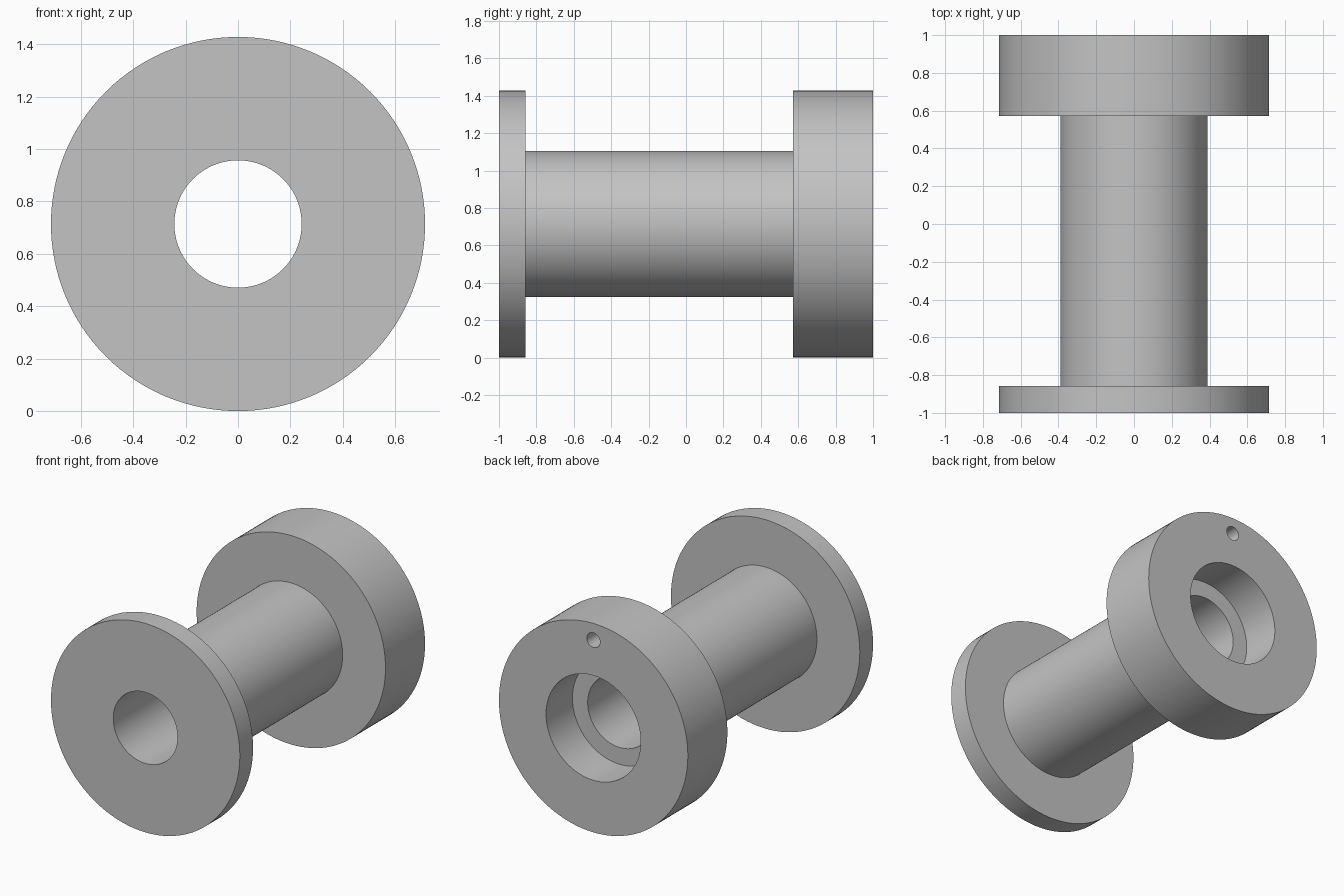
import bpy
import bmesh
from math import tau, radians
from mathutils import Vector, Matrix

cube = bpy.data.objects.get("Cube")
if cube:
    bpy.data.objects.remove(cube, do_unlink=True)

SEGMENTS = 128
FLANGE_R, TUBE_R, BORE_R, RECESS_R = 0.714, 0.39, 0.243, 0.358
FRONT, BACK = -1.0, 1.0
FRONT_INNER, BACK_INNER, RECESS_Y = -0.857, 0.573, 0.715
AXIS_Z = FLANGE_R

grey = bpy.data.materials.new("plain grey")
grey.use_nodes = True
grey.diffuse_color = (0.55, 0.55, 0.55, 1)
grey.node_tree.nodes["Principled BSDF"].inputs["Base Color"].default_value = grey.diffuse_color


def make_object(name, bm):
    bmesh.ops.recalc_face_normals(bm, faces=bm.faces)
    mesh = bpy.data.meshes.new(name)
    bm.to_mesh(mesh)
    bm.free()
    mesh.materials.append(grey)
    obj = bpy.data.objects.new(name, mesh)
    bpy.context.collection.objects.link(obj)
    return obj


def lathe(name, profile):
    """Revolve a closed (radius, y) profile about the spool axis."""
    bm = bmesh.new()
    verts = [bm.verts.new((0, y, AXIS_Z + r)) for r, y in profile]
    edges = [bm.edges.new((v, verts[(i + 1) % len(verts)])) for i, v in enumerate(verts)]
    bmesh.ops.spin(bm, geom=verts + edges, cent=Vector((0, 0, AXIS_Z)), axis=(0, 1, 0),
                   angle=tau, steps=SEGMENTS, use_merge=True)
    bmesh.ops.remove_doubles(bm, verts=bm.verts, dist=0.0001)
    return make_object(name, bm)


# Spool: thin front flange, tube, thick back flange with a stepped bore
spool = lathe("flanged_spool", [
    (BORE_R, FRONT), (FLANGE_R, FRONT), (FLANGE_R, FRONT_INNER), (TUBE_R, FRONT_INNER),
    (TUBE_R, BACK_INNER), (FLANGE_R, BACK_INNER), (FLANGE_R, BACK),
    (RECESS_R, BACK), (RECESS_R, RECESS_Y), (BORE_R, RECESS_Y),
])

# Small blind hole near the top of the back face
bm = bmesh.new()
bmesh.ops.create_cone(bm, cap_ends=True, segments=32, radius1=0.05, radius2=0.05, depth=0.572,
                      matrix=Matrix.Translation((0, BACK, AXIS_Z + 0.6))
                      @ Matrix.Rotation(radians(90), 4, "X"))
cutter = make_object("pin_hole_cutter", bm)
cutter.hide_render = True

hole = spool.modifiers.new("pin_hole", "BOOLEAN")
hole.operation = "DIFFERENCE"
hole.solver = "EXACT"
hole.object = cutter

bpy.ops.object.select_all(action="DESELECT")
spool.select_set(True)
bpy.context.view_layer.objects.active = spool
bpy.ops.object.modifier_apply(modifier=hole.name)
bpy.data.objects.remove(cutter, do_unlink=True)
bpy.ops.object.shade_smooth_by_angle(angle=radians(30))
